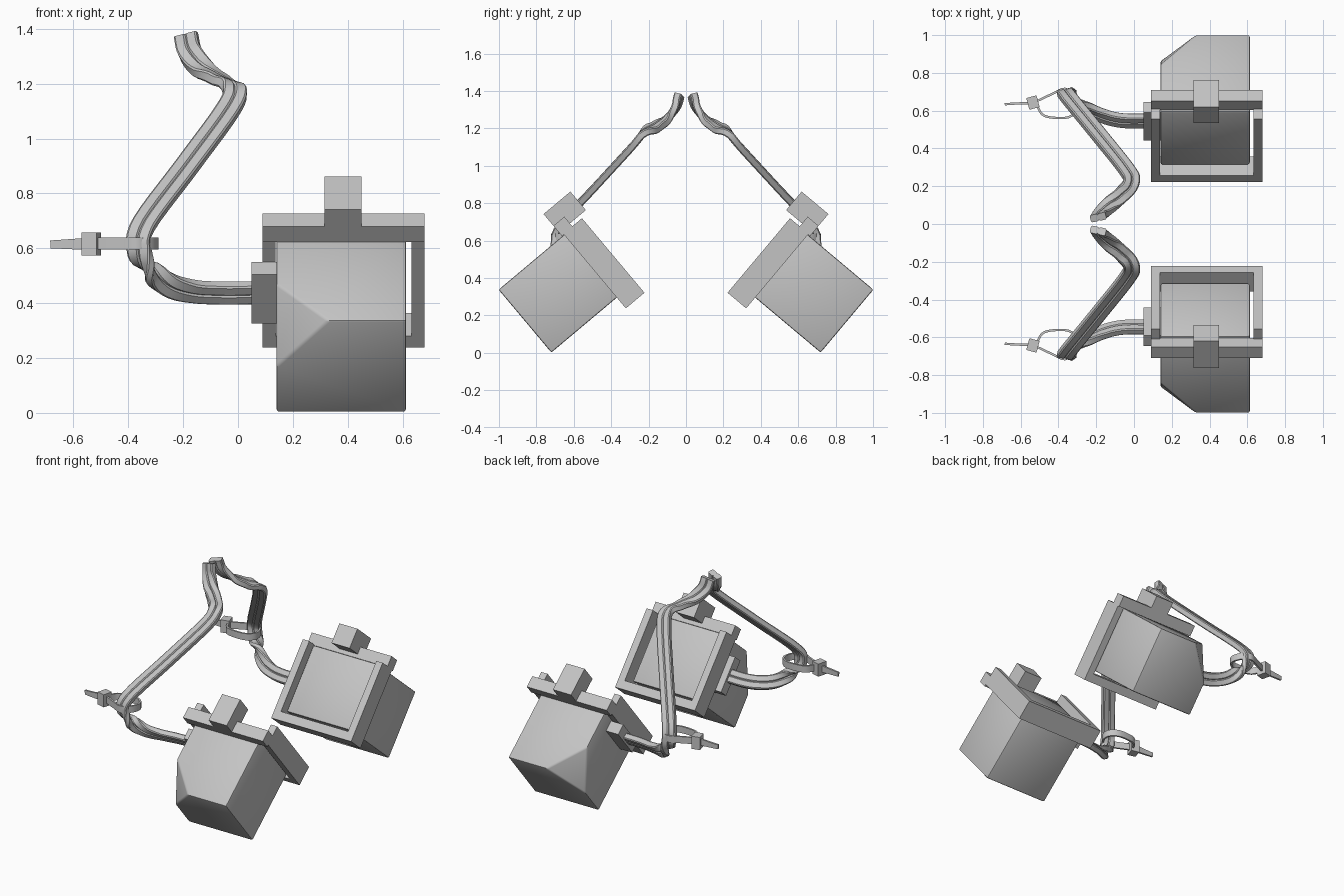
import bpy, bmesh, math
from mathutils import Vector, Matrix

old = bpy.data.objects.get("Cube")
if old:
    bpy.data.objects.remove(old, do_unlink=True)

grey = bpy.data.materials.new("plain grey")
grey.use_nodes = True
colour = (0.55, 0.55, 0.55, 1)
grey.diffuse_color = colour
grey.node_tree.nodes["Principled BSDF"].inputs["Base Color"].default_value = colour

# Tilted frame of the unit: x across, v up the frame, d depth outward
tilt = math.radians(40)
V = Vector((0, -math.sin(tilt), math.cos(tilt)))
D = Vector((0, -math.cos(tilt), -math.sin(tilt)))
ORIGIN = Vector((0, -0.222, 0.321))
TILTED = Matrix(((1, 0, 0, 0), (0, V.y, D.y, ORIGIN.y), (0, V.z, D.z, ORIGIN.z), (0, 0, 0, 1)))


def finish(name, bm, smooth=False):
    """Make an object, mirrored to the back half."""
    bmesh.ops.recalc_face_normals(bm, faces=bm.faces)
    me = bpy.data.meshes.new(name)
    bm.to_mesh(me)
    bm.free()
    me.materials.append(grey)
    ob = bpy.data.objects.new(name, me)
    bpy.context.collection.objects.link(ob)
    mod = ob.modifiers.new("mirror", "MIRROR")
    mod.use_axis = (False, True, False)
    mod.use_mirror_merge = False
    if smooth:
        bpy.ops.object.select_all(action="DESELECT")
        ob.select_set(True)
        bpy.context.view_layer.objects.active = ob
        bpy.ops.object.shade_smooth_by_angle(angle=math.radians(35))
    return ob


def add_box(bm, x, v, d):
    lo, hi = Vector((x[0], v[0], d[0])), Vector((x[1], v[1], d[1]))
    mat = Matrix.Translation((lo + hi) / 2) @ Matrix.Diagonal((hi - lo).to_4d())
    bmesh.ops.create_cube(bm, size=1, matrix=mat)


def tilted_boxes(name, *boxes):
    bm = bmesh.new()
    for b in boxes:
        add_box(bm, *b)
    bm.transform(TILTED)
    return finish(name, bm)


def spline(points, steps):
    """Catmull-Rom samples through the points."""
    p = [Vector(q) for q in points]
    p = [2 * p[0] - p[1]] + p + [2 * p[-1] - p[-2]]
    out = []
    for a, b, c, e in zip(p, p[1:], p[2:], p[3:]):
        for i in range(steps):
            t = i / steps
            out.append(0.5 * (2 * b + (c - a) * t + (2 * a - 5 * b + 4 * c - e) * t * t
                              + (3 * b - a - 3 * c + e) * t ** 3))
    return out + [p[-2]]


def sweep(bm, path, widths, profile, closed=False):
    """Sweep a (width, thickness) profile along a path."""
    rings, n = [], len(path)
    for i, p in enumerate(path):
        if closed:
            t = path[(i + 1) % n] - path[i - 1]
        else:
            t = path[min(i + 1, n - 1)] - path[max(i - 1, 0)]
        t.normalize()
        w = (widths[i] - t * widths[i].dot(t)).normalized()
        nrm = t.cross(w)
        rings.append([bm.verts.new(p + w * a + nrm * b) for a, b in profile])
    m = len(profile)
    for i in range(n if closed else n - 1):
        r, s = rings[i], rings[(i + 1) % n]
        for k in range(m):
            bm.faces.new((r[k], r[(k + 1) % m], s[(k + 1) % m], s[k]))
    if not closed:
        bm.faces.new(rings[0])
        bm.faces.new(rings[-1])


# Housing with one corner cut off and fine edge bevels
bm = bmesh.new()
add_box(bm, (0.14, 0.613), (0.075, 0.514), (0.055, 0.587))
a, b, c = Vector((0.33, 0.514, 0.587)), Vector((0.14, 0.295, 0.587)), Vector((0.14, 0.514, 0.38))
normal = (b - a).cross(c - a)
if normal.dot(Vector((0.14, 0.514, 0.587)) - a) < 0:
    normal.negate()
cut = bmesh.ops.bisect_plane(bm, geom=bm.verts[:] + bm.edges[:] + bm.faces[:],
                             plane_co=a, plane_no=normal, clear_outer=True)
bmesh.ops.holes_fill(bm, edges=[e for e in bm.edges if e.is_boundary])
bmesh.ops.bevel(bm, geom=bm.edges[:], offset=0.009, segments=2, profile=0.5, affect="EDGES")
bm.transform(TILTED)
finish("housing", bm, smooth=True)

# Frame round the open end, top bar, clip and plug
depth = (0, 0.13)
tilted_boxes("frame",
             ((0.09, 0.137), (0, 0.52), depth),
             ((0.633, 0.68), (0, 0.52), depth),
             ((0.137, 0.633), (0, 0.055), depth))
tilted_boxes("frame_top_bar", ((0.09, 0.68), (0.515, 0.587), (0.067, 0.143)))
tilted_boxes("clip_block", ((0.316, 0.45), (0.54, 0.669), (-0.044, 0.143)))
tilted_boxes("plug", ((0.05, 0.14), (0.18, 0.412), (0.135, 0.206)))

# Twin-strand cable
path = spline([(0.07, -0.545, 0.438), (-0.06, -0.547, 0.437), (-0.16, -0.57, 0.442),
               (-0.25, -0.615, 0.465), (-0.325, -0.667, 0.525), (-0.362, -0.695, 0.6),
               (-0.342, -0.665, 0.69), (-0.19, -0.478, 0.895), (-0.04, -0.29, 1.1),
               (-0.012, -0.225, 1.175), (-0.06, -0.16, 1.21), (-0.13, -0.1, 1.255),
               (-0.175, -0.055, 1.315), (-0.19, -0.035, 1.378)], 5)
turned = Vector((-0.866, 0.325, 0.38))
last = len(path) - 1
widths = []
for i in range(len(path)):
    f = min(max((i - 10) / 20, 0), 1)
    widths.append((-V).lerp(turned, f) if V.dot(turned) < 0 else V.lerp(turned, f))
W, T, g = 0.043, 0.02, 0.006
half = [(0, T - g), (g, T), (W - g, T), (W, T - g), (W, g - T), (W - g, -T), (g, -T)]
profile = half + [(-x, -y) for x, y in half]
bm = bmesh.new()
sweep(bm, path, widths, profile)
finish("twin_cable", bm, smooth=True)

# Cable tie: loop, head and tail
up = Vector((0, 0, 1))
band = [(-0.022, -0.006), (0.022, -0.006), (0.022, 0.006), (-0.022, 0.006)]
loop = spline([(-0.515, -0.63, 0.617), (-0.485, -0.58, 0.617), (-0.43, -0.563, 0.617),
               (-0.345, -0.566, 0.617), (-0.297, -0.61, 0.617), (-0.31, -0.675, 0.617),
               (-0.365, -0.716, 0.617), (-0.43, -0.69, 0.617), (-0.515, -0.65, 0.617)], 4)
bm = bmesh.new()
sweep(bm, loop, [up] * len(loop), band, closed=True)
finish("tie_loop", bm, smooth=True)

bm = bmesh.new()
bmesh.ops.create_cube(bm, size=1, matrix=Matrix.Translation((-0.535, -0.643, 0.616))
                      @ Matrix.Rotation(math.radians(-15), 4, "Z") @ Matrix.Diagonal((0.056, 0.064, 0.084, 1)))
finish("tie_head", bm)

bm = bmesh.new()
tail = spline([(-0.55, -0.64, 0.616), (-0.62, -0.638, 0.615), (-0.684, -0.634, 0.614)], 4)
sweep(bm, tail, [up] * len(tail), band)
for v in bm.verts:
    k = 1 - 0.35 * min(max((-0.55 - v.co.x) / 0.13, 0), 1)
    v.co.z = 0.615 + (v.co.z - 0.615) * k
finish("tie_tail", bm)
